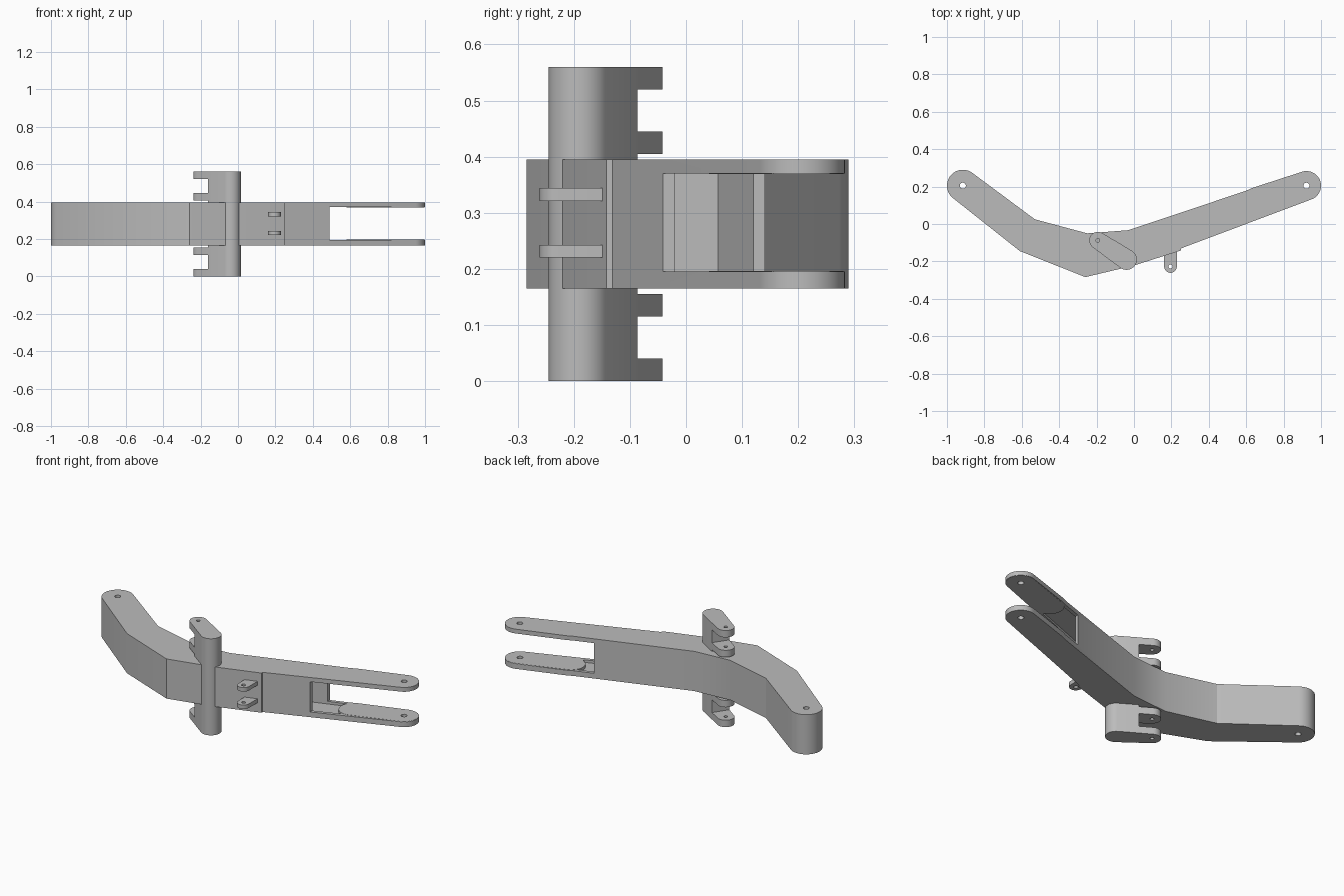
import bpy, bmesh, math
from mathutils import Vector

cube = bpy.data.objects.get("Cube")
if cube:
    bpy.data.objects.remove(cube, do_unlink=True)

grey = bpy.data.materials.new("plain_grey")
grey.use_nodes = True
grey.diffuse_color = (0.5, 0.5, 0.5, 1)
grey.node_tree.nodes["Principled BSDF"].inputs["Base Color"].default_value = (0.5, 0.5, 0.5, 1)


def arc(c, r, start, end, n=24):
    """Points on an arc, angles in degrees."""
    angles = [math.radians(start + (end - start) * i / n) for i in range(n + 1)]
    return [(c[0] + r * math.cos(a), c[1] + r * math.sin(a)) for a in angles]


def link(c1, r1, c2, r2):
    """Outline wrapped round two circles."""
    d = Vector(c2) - Vector(c1)
    heading = math.degrees(math.atan2(d.y, d.x))
    spread = math.degrees(math.acos((r1 - r2) / d.length))
    return (arc(c1, r1, heading + spread, heading + 360 - spread)
            + arc(c2, r2, heading - spread, heading + spread))


def prism(name, outline, z0, z1):
    """Extrude a counter-clockwise outline from z0 to z1."""
    bm = bmesh.new()
    base = bm.faces.new([bm.verts.new((x, y, z0)) for x, y in outline])
    out = bmesh.ops.extrude_face_region(bm, geom=[base])
    top = [v for v in out["geom"] if isinstance(v, bmesh.types.BMVert)]
    bmesh.ops.translate(bm, verts=top, vec=(0, 0, z1 - z0))
    bmesh.ops.recalc_face_normals(bm, faces=bm.faces)
    mesh = bpy.data.meshes.new(name)
    bm.to_mesh(mesh)
    bm.free()
    mesh.materials.append(grey)
    obj = bpy.data.objects.new(name, mesh)
    bpy.context.collection.objects.link(obj)
    return obj


def pin(c, r):
    return prism("pin_cutter", arc(c, r, 0, 345, 23), -0.1, 0.7)


def cut(obj, *cutters):
    """Subtract the cutters, then remove them."""
    for c in cutters:
        mod = obj.modifiers.new("cut", "BOOLEAN")
        mod.operation, mod.solver, mod.object = "DIFFERENCE", "EXACT", c
    bpy.context.view_layer.update()
    graph = bpy.context.evaluated_depsgraph_get()
    mesh = bpy.data.meshes.new_from_object(obj.evaluated_get(graph))
    obj.modifiers.clear()
    obj.data = mesh
    for c in cutters:
        bpy.data.objects.remove(c, do_unlink=True)


# Bent beam with rounded ends
LEFT_END, FORK_END = (-0.915, 0.205), (0.922, 0.205)
BOTTOM, TOP = 0.165, 0.395
outline = (arc(LEFT_END, 0.085, 53, 232)
           + [(-0.61, -0.145), (-0.26, -0.284), (0, -0.222), (0.25, -0.142), (0.25, -0.131)]
           + arc(FORK_END, 0.078, -69, 107)
           + [(0.63, 0.192), (0.60, 0.178), (-0.03, -0.033), (-0.25, -0.05), (-0.53, 0.025)])
beam = prism("beam", outline, BOTTOM, TOP)

# Fork opening, hollow interior and pin holes
window = prism("window_cutter", [(0.49, -0.5), (1.2, -0.5), (1.2, 0.5), (0.49, 0.5)], 0.195, 0.37)
cavity = prism("cavity_cutter", [(0.3, -0.091), (0.63, 0.033), (0.63, 0.167), (0.3, 0.057)], 0.18, 0.382)
cut(beam, window, cavity, pin(LEFT_END, 0.016), pin(FORK_END, 0.016))

# Reinforcing pads inside the fork
for name, z0, z1 in (("lower_fork_pad", 0.17, 0.196), ("upper_fork_pad", 0.369, 0.39)):
    pad = prism(name, link((0.655, 0.115), 0.074, FORK_END, 0.076), z0, z1)
    cut(pad, pin(FORK_END, 0.016))

# Upright post with a flat-ended web
POST, EAR = Vector((-0.04, -0.19)), Vector((-0.193, -0.088))
along = (EAR - POST).normalized()
side = Vector((-along.y, along.x))
heading = math.degrees(math.atan2(along.y, along.x))
tip = POST + along * 0.112
post_outline = arc(POST, 0.055, heading + 90, heading + 270)
post_outline += [tuple(tip - side * 0.05), tuple(tip + side * 0.05)]
prism("post", post_outline, 0, 0.56)

# Four drilled ears on the post
for i, z in enumerate((0, 0.115, 0.405, 0.52)):
    ear = prism(f"post_ear_{i + 1}", link(POST, 0.0545, EAR, 0.046), z, z + 0.04)
    cut(ear, pin(EAR, 0.01))

# Pair of small front lugs
for name, z in (("lower_front_lug", 0.22), ("upper_front_lug", 0.321)):
    lug = prism(name, link((0.195, -0.227), 0.034, (0.195, -0.12), 0.034), z, z + 0.023)
    cut(lug, pin((0.195, -0.227), 0.011))

# Smooth round surfaces, keep edges sharp
for obj in bpy.context.collection.objects:
    if obj.type == "MESH" and obj.data.materials and obj.data.materials[0] == grey:
        bpy.ops.object.select_all(action="DESELECT")
        obj.select_set(True)
        bpy.context.view_layer.objects.active = obj
        bpy.ops.object.shade_smooth_by_angle(angle=math.radians(20))
